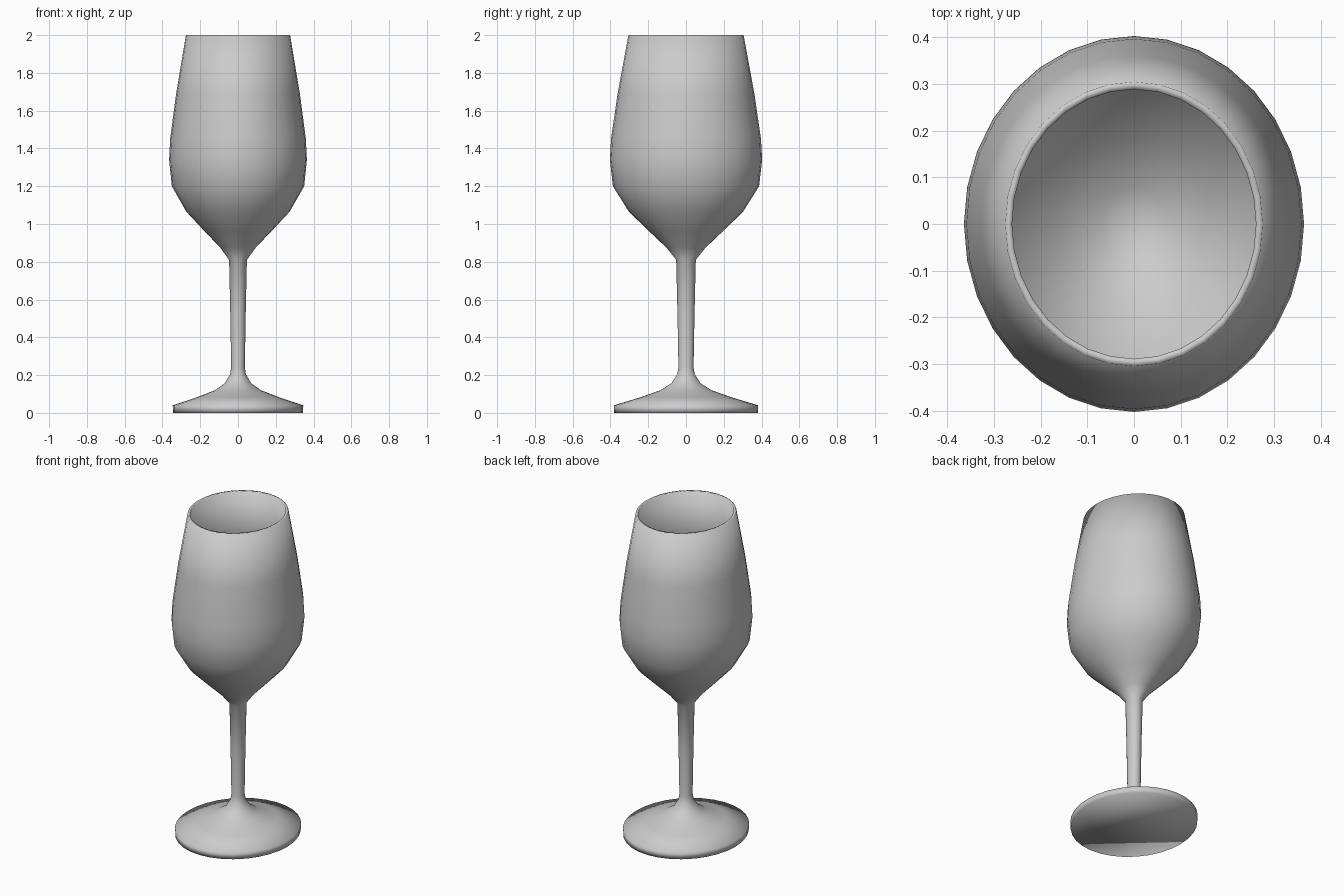
import bpy, bmesh, math

cube = bpy.data.objects.get("Cube")
if cube:
    bpy.data.objects.remove(cube)

SEGMENTS = 32
SQUASH = 0.905  # the cross-section is an ellipse, narrower along x

# Outer silhouette as (radius, height), from foot to rim
foot = [(0.38, 0), (0.382, 0.04), (0.24, 0.083), (0.135, 0.12),
        (0.077, 0.157), (0.046, 0.205), (0.04, 0.24)]
stem = [(0.045, 0.52), (0.052, 0.81)]
bowl = [(0.104, 0.875), (0.199, 0.965), (0.303, 1.066), (0.387, 1.2),
        (0.403, 1.34), (0.397, 1.45), (0.362, 1.69), (0.305, 2)]
# Inner wall follows the bowl at glass thickness, from rim to bottom
inner = [(r - 0.016, z) for r, z in reversed(bowl[1:])] + [(0.08, 0.89)]

bm = bmesh.new()


def ring(radius, z):
    angles = [2 * math.pi * i / SEGMENTS for i in range(SEGMENTS)]
    return [bm.verts.new((radius * SQUASH * math.cos(a), radius * math.sin(a), z))
            for a in angles]


# Lathe the profile and close the underside and the inner bottom
rings = [ring(r, z) for r, z in foot + stem + bowl + inner]
for low, high in zip(rings, rings[1:]):
    for i in range(SEGMENTS):
        j = (i + 1) % SEGMENTS
        bm.faces.new((low[i], low[j], high[j], high[i]))
bm.faces.new(list(reversed(rings[0])))
centre = bm.verts.new((0, 0, 0.872))
for i in range(SEGMENTS):
    bm.faces.new((rings[-1][i], rings[-1][(i + 1) % SEGMENTS], centre))

for face in bm.faces:
    face.smooth = True
mesh = bpy.data.meshes.new("wine_glass")
bm.to_mesh(mesh)
bm.free()

# Plain grey finish
grey = bpy.data.materials.new("plain_grey")
grey.use_nodes = True
colour = (0.6, 0.6, 0.6, 1)
grey.diffuse_color = colour
grey.node_tree.nodes["Principled BSDF"].inputs["Base Color"].default_value = colour
mesh.materials.append(grey)

glass = bpy.data.objects.new("wine_glass", mesh)
bpy.context.collection.objects.link(glass)
